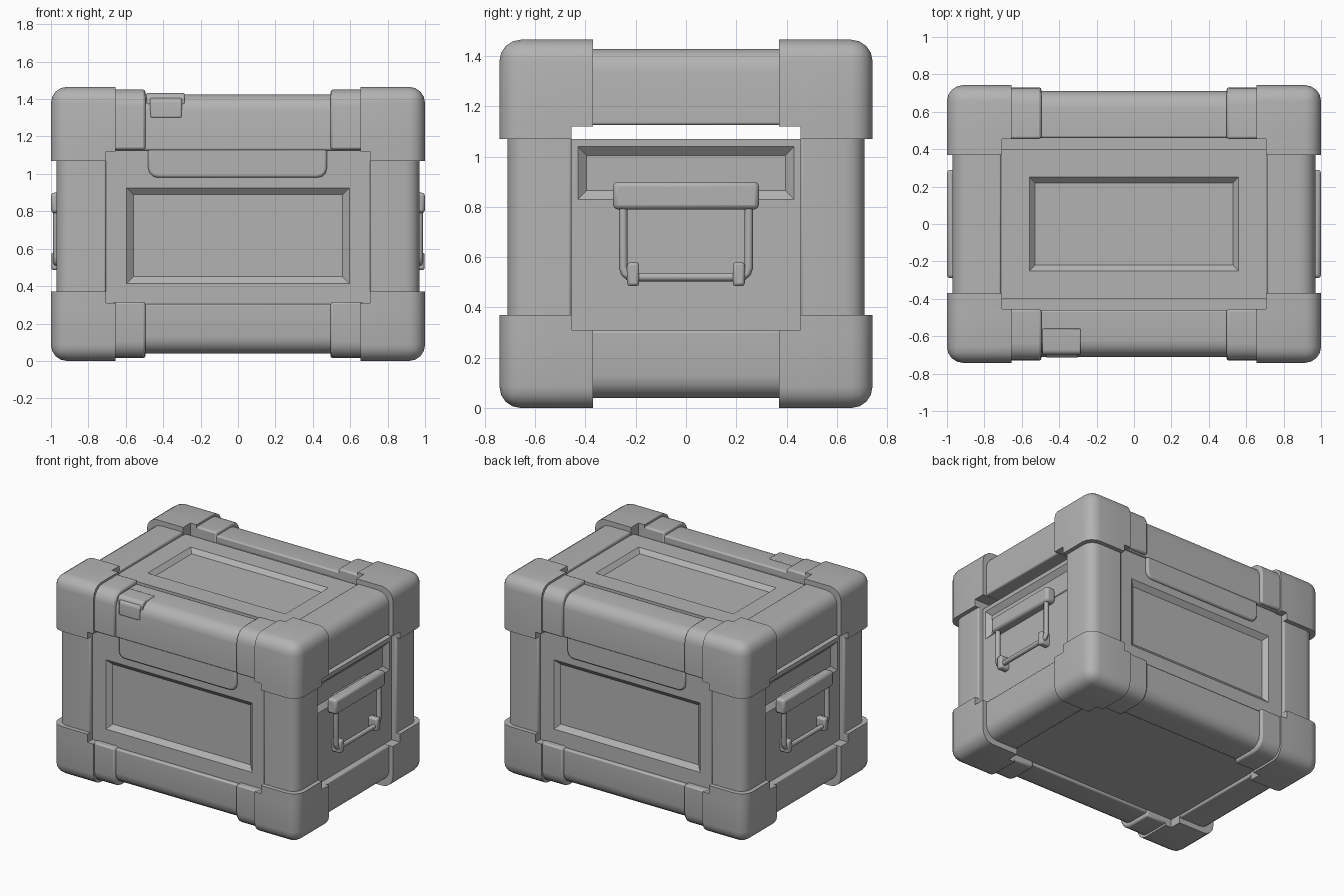
import bpy, bmesh, math
from mathutils import Vector

if "Cube" in bpy.data.objects:
    bpy.data.objects.remove(bpy.data.objects["Cube"])

grey = bpy.data.materials.new("plain grey")
grey.diffuse_color = (0.45, 0.45, 0.45, 1)
grey.use_nodes = True
grey.node_tree.nodes["Principled BSDF"].inputs["Base Color"].default_value = grey.diffuse_color


def finish(ob, mirror, soft):
    """Material, mirror across the centre planes, softened edges, smooth shading."""
    ob.data.materials.append(grey)
    if mirror:
        m = ob.modifiers.new("mirror", 'MIRROR')
        m.use_axis = ['x' in mirror, 'y' in mirror, False]
    if soft:
        b = ob.modifiers.new("soft_edges", 'BEVEL')
        b.width, b.segments = soft, 2
        b.limit_method, b.angle_limit = 'ANGLE', math.radians(50)
    bpy.ops.object.select_all(action='DESELECT')
    ob.select_set(True)
    bpy.context.view_layer.objects.active = ob
    bpy.ops.object.shade_smooth_by_angle(angle=math.radians(35))


def block(name, lo, hi, out=None, round_r=0.0, mirror="", soft=0.01, inset=None, depth=0.03):
    """Box from lo to hi. Edges between faces pointing along `out` are rounded;
    with `inset`, the face along `out` gets a sunken field."""
    bm = bmesh.new()
    bmesh.ops.create_cube(bm, size=1)
    lo, hi = Vector(lo), Vector(hi)
    for v in bm.verts:
        v.co = Vector((lo[i] + (v.co[i] + 0.5) * (hi[i] - lo[i]) for i in range(3)))
    bm.normal_update()
    if out and round_r:
        d = Vector(out)
        edges = [e for e in bm.edges if all(f.normal.dot(d) > 0.5 for f in e.link_faces)]
        bmesh.ops.bevel(bm, geom=edges, offset=round_r, segments=4, profile=0.5, affect='EDGES')
    if inset:
        face = max(bm.faces, key=lambda f: f.normal.dot(Vector(out)))
        for t, dep in ((inset, 0), (0.035, -depth)):
            bmesh.ops.inset_region(bm, faces=[face], thickness=t, depth=dep, use_even_offset=True)
    bmesh.ops.recalc_face_normals(bm, faces=bm.faces[:])
    me = bpy.data.meshes.new(name)
    bm.to_mesh(me)
    bm.free()
    ob = bpy.data.objects.new(name, me)
    bpy.context.collection.objects.link(ob)
    finish(ob, mirror, soft)
    return ob


# Corner guards (three arms each), straps and rails for the bottom and top rims
rims = [("bottom", -1, (0.0, 0.37), (0.015, 0.315), (0.04, 0.305)),
        ("top", 1, (1.07, 1.465), (1.13, 1.45), (1.125, 1.425))]
for level, s, cz, sz, rz in rims:
    arm_z = (cz[0], 0.31) if s < 0 else (1.12, cz[1])
    arms = [("x", 0.655, 0.455, arm_z), ("y", 0.705, 0.37, arm_z), ("z", 0.705, 0.455, cz)]
    for axis, x0, y0, z in arms:
        block(f"{level}_corner_guard_{axis}_arm", (x0, y0, z[0]), (1, 0.742, z[1]),
              (1, 1, s), 0.085, "xy", 0)
    block(level + "_strap", (0.495, 0.455, sz[0]), (0.67, 0.73, sz[1]),
          (0, 1, s), 0.09, "xy", 0.012)
    block(level + "_long_rail", (-0.72, 0.46, rz[0]), (0.72, 0.71, rz[1]),
          (0, 1, s), 0.09, "y")
    block(level + "_side_rail", (0.71, -0.46, rz[0]), (0.97, 0.46, rz[1] + 0.004),
          (1, 0, s), 0.09, "x")

# Upright posts
block("corner_post", (0.705, 0.455, 0.3), (0.97, 0.71, 1.15), (1, 1, 0), 0.075, "xy")

# Front and back panels with sunken field, header and hanging lip
block("long_panel", (-0.71, 0.62, 0.30), (0.71, 0.685, 1.04), (0, 1, 0), mirror="y", soft=0, inset=0.115)
block("long_panel_header", (-0.71, 0.62, 1.04), (0.71, 0.685, 1.14), mirror="y", soft=0)
lip = block("hanging_lip", (-0.48, 0.66, 0.98), (0.475, 0.705, 1.15), mirror="y", soft=0.012)
bm = bmesh.new()
bm.from_mesh(lip.data)
ends = [e for e in bm.edges if all(v.co.z < 1 for v in e.verts)
        and abs(e.verts[0].co.x - e.verts[1].co.x) < 0.01]
bmesh.ops.bevel(bm, geom=ends, offset=0.05, segments=3, profile=0.5, affect='EDGES')
bm.to_mesh(lip.data)
bm.free()

# Lid panel with sunken field and lower border, and the floor
block("lid_panel", (-0.71, -0.40, 1.34), (0.71, 0.40, 1.405), (0, 0, 1), soft=0, inset=0.15, depth=0.035)
block("lid_border", (-0.72, -0.47, 1.34), (0.72, 0.47, 1.375), soft=0)
block("floor_panel", (-0.75, -0.5, 0.06), (0.75, 0.5, 0.10), soft=0)

# Side panels: plain lower plate, sunken band above it, open slot at the top
block("side_panel_lower", (0.88, -0.46, 0.30), (0.93, 0.46, 0.80), mirror="x", soft=0)
block("side_panel_band", (0.88, -0.46, 0.80), (0.93, 0.46, 1.07), (1, 0, 0),
      mirror="x", soft=0, inset=0.03)

# Carrying handles: grip, wire loop and brackets
block("handle_grip", (0.925, -0.29, 0.79), (1.0, 0.29, 0.90), mirror="x", soft=0.018)
block("grip_mount", (0.89, -0.2, 0.82), (0.94, 0.2, 0.88), mirror="x", soft=0)
for s in (-1, 1):
    block("handle_bracket", (0.91, s * 0.21 - 0.024, 0.485), (0.998, s * 0.21 + 0.024, 0.58),
          mirror="x", soft=0.012)

right = [(0.25, 0.82), (0.25, 0.56), (0.243, 0.537), (0.228, 0.525), (0.205, 0.521)]
path = right + [(-y, z) for y, z in reversed(right)]
for side in (-1, 1):
    cu = bpy.data.curves.new("handle_wire", 'CURVE')
    cu.dimensions = '3D'
    cu.bevel_depth, cu.bevel_resolution = 0.017, 2
    cu.use_fill_caps = True
    sp = cu.splines.new('POLY')
    sp.points.add(len(path) - 1)
    for p, (y, z) in zip(sp.points, path):
        p.co = (side * 0.972, y, z, 1)
    cu.materials.append(grey)
    bpy.context.collection.objects.link(bpy.data.objects.new("handle_wire", cu))

# Small latch on the front top rail
block("latch_body", (-0.47, -0.715, 1.30), (-0.30, -0.57, 1.41), (0, -1, 1), 0.03, soft=0.008)
block("latch_plate", (-0.49, -0.70, 1.37), (-0.285, -0.56, 1.432), (0, -1, 1), 0.03, soft=0.006)
